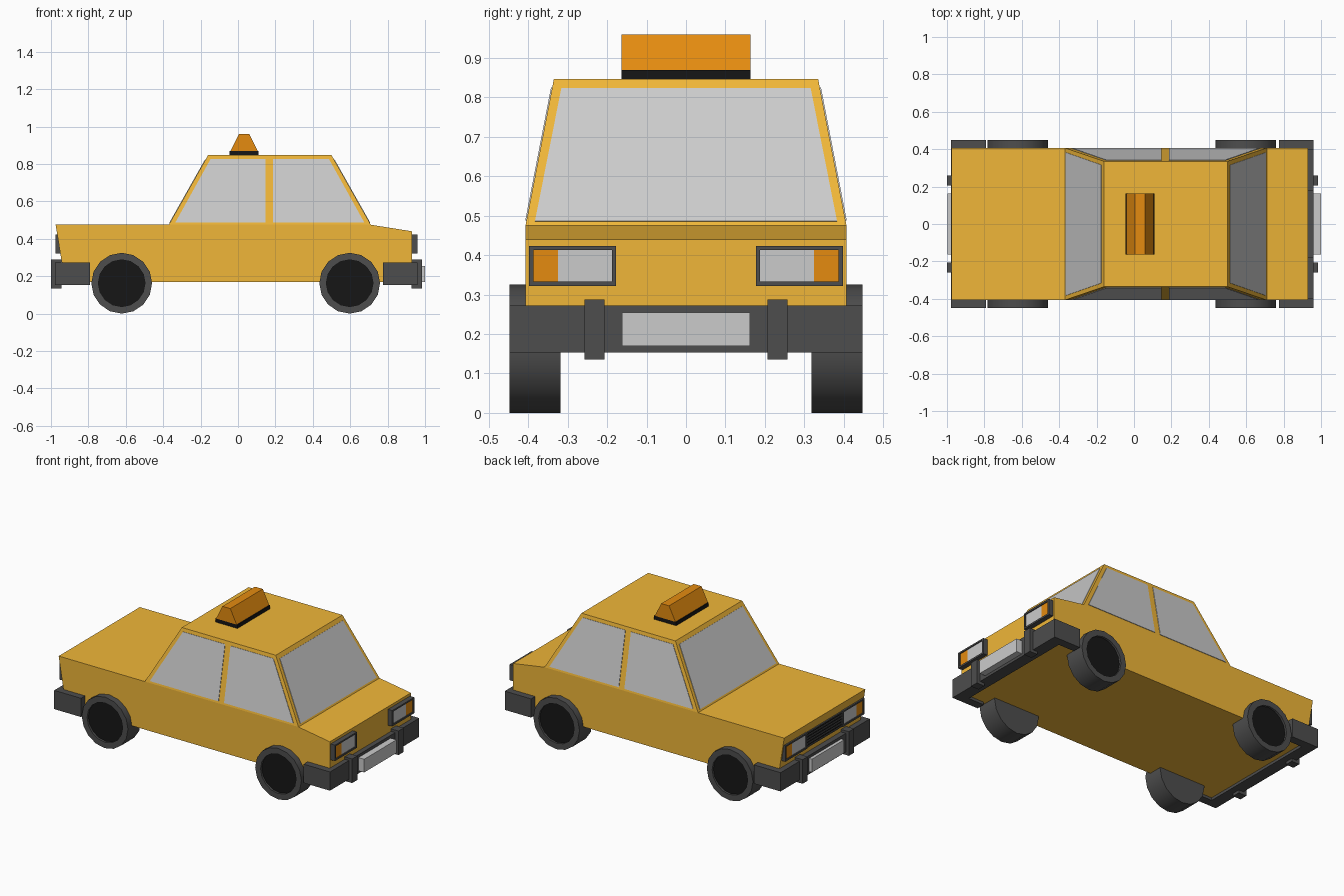
import bpy, bmesh, math
from mathutils import Vector

if "Cube" in bpy.data.objects:
    bpy.data.objects.remove(bpy.data.objects["Cube"])


def mat(name, r, g, b):
    m = bpy.data.materials.new(name)
    m.diffuse_color = (r, g, b, 1)
    m.use_nodes = True
    m.node_tree.nodes["Principled BSDF"].inputs["Base Color"].default_value = m.diffuse_color
    return m


YELLOW = mat("yellow paint", 0.87, 0.47, 0.04)
ORANGE = mat("orange lens", 0.78, 0.26, 0.005)
DARK = mat("dark plastic", 0.075, 0.075, 0.075)
BLACK = mat("black", 0.008, 0.008, 0.008)


def finish(name, bm, material=None):
    bmesh.ops.recalc_face_normals(bm, faces=bm.faces)
    me = bpy.data.meshes.new(name)
    bm.to_mesh(me)
    bm.free()
    ob = bpy.data.objects.new(name, me)
    bpy.context.collection.objects.link(ob)
    if material:
        me.materials.append(material)
    return ob


def loft(name, a, b, material=None):
    """Solid between two matching outlines."""
    bm = bmesh.new()
    va = [bm.verts.new(p) for p in a]
    vb = [bm.verts.new(p) for p in b]
    n = len(a)
    bm.faces.new(va)
    bm.faces.new(vb[::-1])
    for i in range(n):
        j = (i + 1) % n
        bm.faces.new((va[i], vb[i], vb[j], va[j]))
    return finish(name, bm, material)


def boxes(name, specs, material=None):
    """One object from boxes given as (x0, x1, y0, y1, z0, z1)."""
    bm = bmesh.new()
    for x0, x1, y0, y1, z0, z1 in specs:
        vs = bmesh.ops.create_cube(bm, size=1)["verts"]
        for v in vs:
            v.co = ((x0 + x1) / 2 + v.co.x * (x1 - x0),
                    (y0 + y1) / 2 + v.co.y * (y1 - y0),
                    (z0 + z1) / 2 + v.co.z * (z1 - z0))
    return finish(name, bm, material)


def side_profile(name, pts, half, material):
    return loft(name, [(x, -half, z) for x, z in pts],
                [(x, half, z) for x, z in pts], material)


def rect(x0, x1, y, z):
    return [(x0, -y, z), (x1, -y, z), (x1, y, z), (x0, y, z)]


# Lower body and cabin
side_profile("body", [(-0.975, 0.475), (0.71, 0.475), (0.93, 0.44),
                      (0.93, 0.17), (-0.925, 0.17)], 0.407, YELLOW)
loft("cabin", rect(-0.37, 0.71, 0.407, 0.475),
     rect(-0.16, 0.50, 0.335, 0.847), YELLOW)


# Window panes lying on the sloped cabin sides
def pane(name, pts, out):
    out = Vector(out).normalized() * 0.003
    pts = [Vector(p) for p in pts]
    loft(name, [p + out for p in pts], [p - out for p in pts])


def slope(lo, hi, z):
    return lo + (hi - lo) * (z - 0.475) / 0.372


side_windows = {
    "front_window": [(-0.335, 0.487), (0.148, 0.487), (0.148, 0.825), (-0.147, 0.825)],
    "rear_window": [(0.187, 0.487), (0.675, 0.487), (0.487, 0.825), (0.187, 0.825)],
}
for s, tag in ((-1, "right"), (1, "left")):
    for name, pts in side_windows.items():
        pane(f"{name}_{tag}", [(x, s * slope(0.407, 0.335, z), z) for x, z in pts],
             (0, s * 0.372, 0.072))
screen = [(-0.383, 0.485), (0.383, 0.485), (0.316, 0.823), (-0.316, 0.823)]
pane("windscreen", [(slope(-0.37, -0.16, z), y, z) for y, z in screen],
     (-0.372, 0, 0.21))
pane("back_screen", [(slope(0.71, 0.50, z), y, z) for y, z in screen],
     (0.372, 0, 0.21))

# Roof sign
boxes("sign_base", [(-0.045, 0.11, -0.163, 0.163, 0.845, 0.87)], BLACK)
side_profile("roof_sign", [(-0.04, 0.87), (0.105, 0.87), (0.06, 0.96), (0.005, 0.96)],
             0.163, ORANGE)


# Wheels: tyre with recessed dark hub
def wheel(name, x, s):
    bm = bmesh.new()
    rings = []
    for r, y in ((0.1625, 0.318), (0.1625, 0.448), (0.125, 0.448), (0.125, 0.435)):
        rings.append([bm.verts.new((x + r * math.cos(a), s * y, 0.1625 + r * math.sin(a)))
                      for a in (math.tau * i / 16 for i in range(16))])
    for p, q in zip(rings, rings[1:]):
        for i in range(16):
            j = (i + 1) % 16
            bm.faces.new((p[i], p[j], q[j], q[i]))
    bm.faces.new(rings[0])
    hub = bm.faces.new(rings[-1])
    hub.material_index = 1
    ob = finish(name, bm, DARK)
    ob.data.materials.append(BLACK)
    bpy.context.view_layer.objects.active = ob
    ob.select_set(True)
    bpy.ops.object.shade_smooth_by_angle(angle=math.radians(40))
    ob.select_set(False)


for x, end in ((-0.622, "front"), (0.597, "rear")):
    for s, tag in ((-1, "right"), (1, "left")):
        wheel(f"{end}_wheel_{tag}", x, s)


# Bumpers, plates and lamps at each end
def span(a, b):
    return min(a, b), max(a, b)


def end_parts(end, d, inner, bar, over, plate, lamp):
    bumper = [(*span(d * (bar - 0.075), d * bar), -0.448, 0.448, 0.153, 0.272)]
    for s in (-1, 1):
        bumper.append((*span(d * inner, d * bar), *span(s * 0.395, s * 0.448), 0.153, 0.272))
        bumper.append((*span(d * (over - 0.055), d * over),
                       *span(s * 0.207, s * 0.258), 0.135, 0.288))
    boxes(f"{end}_bumper", bumper, DARK)
    boxes(f"{end}_plate", [(*span(d * (bar - 0.01), d * plate), -0.162, 0.162, 0.17, 0.254)])
    xs = span(d * (lamp - 0.05), d * lamp)
    lens = span(d * (lamp - 0.05), d * (lamp - 0.006))
    for s, tag in ((-1, "right"), (1, "left")):
        # Four-sided lamp frame around a recessed lens
        boxes(f"{end}_lamp_frame_{tag}", [
            (*xs, *span(s * 0.177, s * 0.398), 0.322, 0.333),
            (*xs, *span(s * 0.177, s * 0.398), 0.413, 0.423),
            (*xs, *span(s * 0.177, s * 0.188), 0.333, 0.413),
            (*xs, *span(s * 0.387, s * 0.398), 0.333, 0.413)], DARK)
        boxes(f"{end}_lamp_{tag}", [(*lens, *span(s * 0.188, s * 0.325), 0.333, 0.413)])
        boxes(f"{end}_indicator_{tag}", [(*lens, *span(s * 0.325, s * 0.387), 0.333, 0.413)],
              ORANGE)


end_parts("front", -1, 0.79, 0.978, 1.0, 0.998, 0.977)
end_parts("rear", 1, 0.775, 0.96, 0.983, 1.0, 0.96)

# Front grille with slats
boxes("grille_back", [(-0.97, -0.93, -0.177, 0.177, 0.325, 0.42)], BLACK)
boxes("grille_slats", [(-0.975, -0.965, -0.177, 0.177, 0.325 + i * 0.0175, 0.333 + i * 0.0175)
                       for i in range(6)], DARK)
